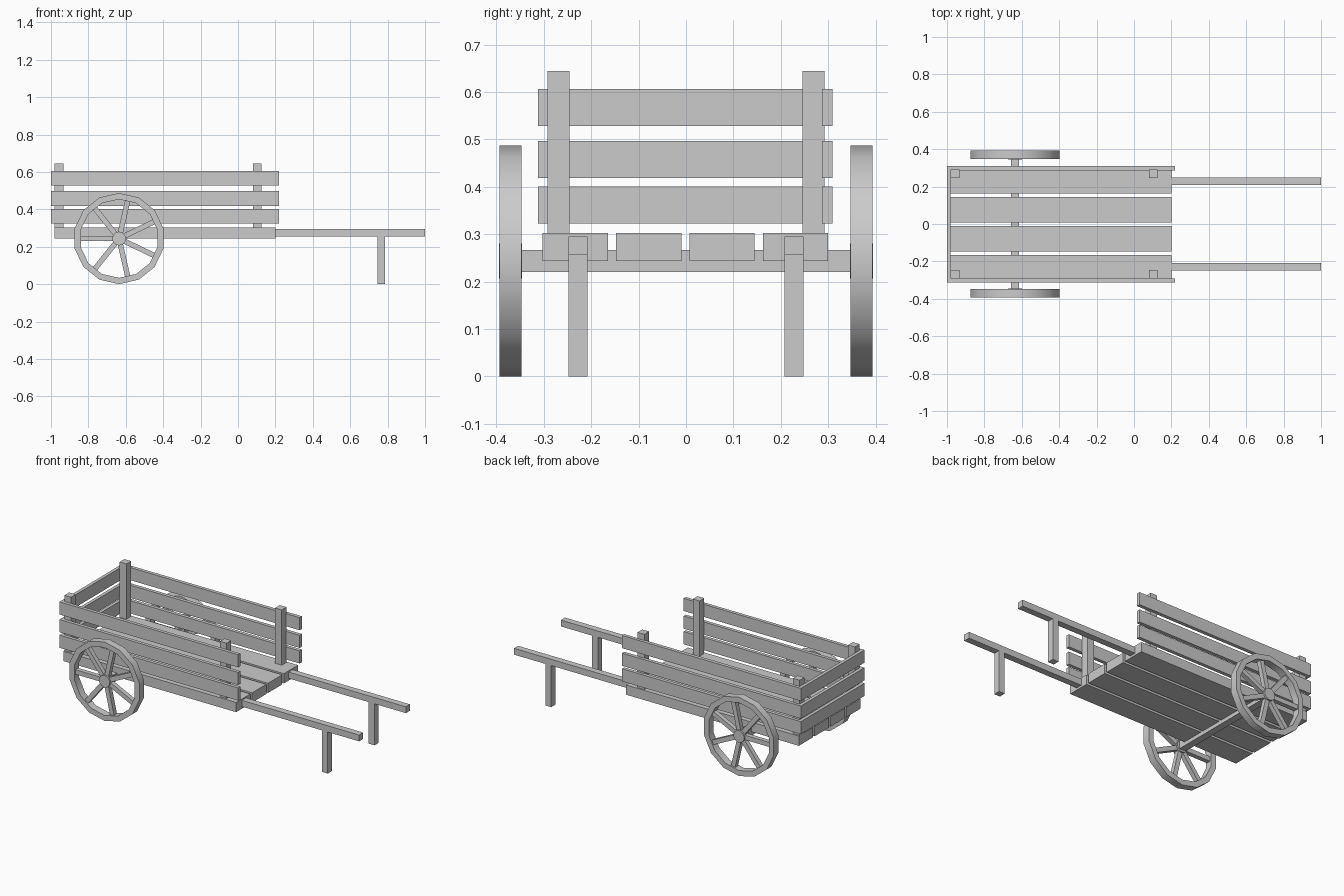
import bpy, bmesh, math
from mathutils import Matrix, Vector

if "Cube" in bpy.data.objects:
    bpy.data.objects.remove(bpy.data.objects["Cube"])


def finish(name, bm, smooth=False):
    bmesh.ops.recalc_face_normals(bm, faces=bm.faces)
    me = bpy.data.meshes.new(name)
    bm.to_mesh(me)
    bm.free()
    ob = bpy.data.objects.new(name, me)
    bpy.context.collection.objects.link(ob)
    if smooth:
        bpy.ops.object.select_all(action='DESELECT')
        ob.select_set(True)
        bpy.context.view_layer.objects.active = ob
        bpy.ops.object.shade_smooth_by_angle(angle=math.radians(30))
    return ob


def add_box(bm, lo, hi, rot=None):
    lo, hi = Vector(lo), Vector(hi)
    m = Matrix.Translation((lo + hi) / 2) @ Matrix.Diagonal((hi - lo).to_4d())
    bmesh.ops.create_cube(bm, size=1, matrix=(rot or Matrix()) @ m)


def box(name, lo, hi):
    bm = bmesh.new()
    add_box(bm, lo, hi)
    return finish(name, bm)


# Deck planks
for i in range(4):
    y = -0.303 + i * 0.155
    box("deck_plank", (-0.98, y, 0.243), (0.20, y + 0.138, 0.303))

# Slats on both sides and the closed end
for z in (0.323, 0.419, 0.528):
    box("side_slat", (-1.0, -0.312, z), (0.22, -0.291, z + 0.078))
    box("side_slat", (-1.0, 0.287, z), (0.22, 0.309, z + 0.078))
    box("end_slat", (-1.0, -0.295, z), (-0.98, 0.291, z + 0.078))

# Posts, handles and resting legs
for s in (-1, 1):
    for x in (-0.98, 0.08):
        y = s * 0.269
        box("corner_post", (x, y - 0.023, 0.303), (x + 0.046, y + 0.023, 0.644))
    y = s * 0.228
    box("handle", (0.20, y - 0.02, 0.256), (1.0, y + 0.02, 0.295))
    box("resting_leg", (0.746, y - 0.02, 0.0), (0.786, y + 0.02, 0.256))

# Axle
WX, WZ, R, RI = -0.636, 0.2435, 0.2435, 0.21
box("axle", (WX - 0.022, -0.39, 0.22), (WX + 0.022, 0.39, 0.267))


# Wheels: faceted rim, seven spokes, hub
def wheel(yc):
    centre = Matrix.Translation((WX, yc, WZ))
    n, h = 14, 0.023
    bm = bmesh.new()
    rings = []
    for k in range(n):
        a = math.pi / 2 + k * math.tau / n
        rings.append([bm.verts.new(centre @ Vector((r * math.cos(a), y, r * math.sin(a))))
                      for r, y in ((R, -h), (R, h), (RI, h), (RI, -h))])
    for k in range(n):
        a, b = rings[k], rings[(k + 1) % n]
        for j in range(4):
            bm.faces.new((a[j], a[(j + 1) % 4], b[(j + 1) % 4], b[j]))
    finish("wheel_rim", bm, True)

    bm = bmesh.new()
    for k in range(7):
        rot = centre @ Matrix.Rotation(math.pi + k * math.tau / 7, 4, 'Y')
        add_box(bm, (0.02, -0.014, -0.014), (0.212, 0.014, 0.014), rot)
    finish("wheel_spokes", bm)

    bm = bmesh.new()
    bmesh.ops.create_cone(bm, cap_ends=True, segments=12, radius1=0.037, radius2=0.037,
                          depth=0.048, matrix=centre @ Matrix.Rotation(math.pi / 2, 4, 'X'))
    finish("wheel_hub", bm, True)


for s in (-1, 1):
    wheel(s * 0.37)
